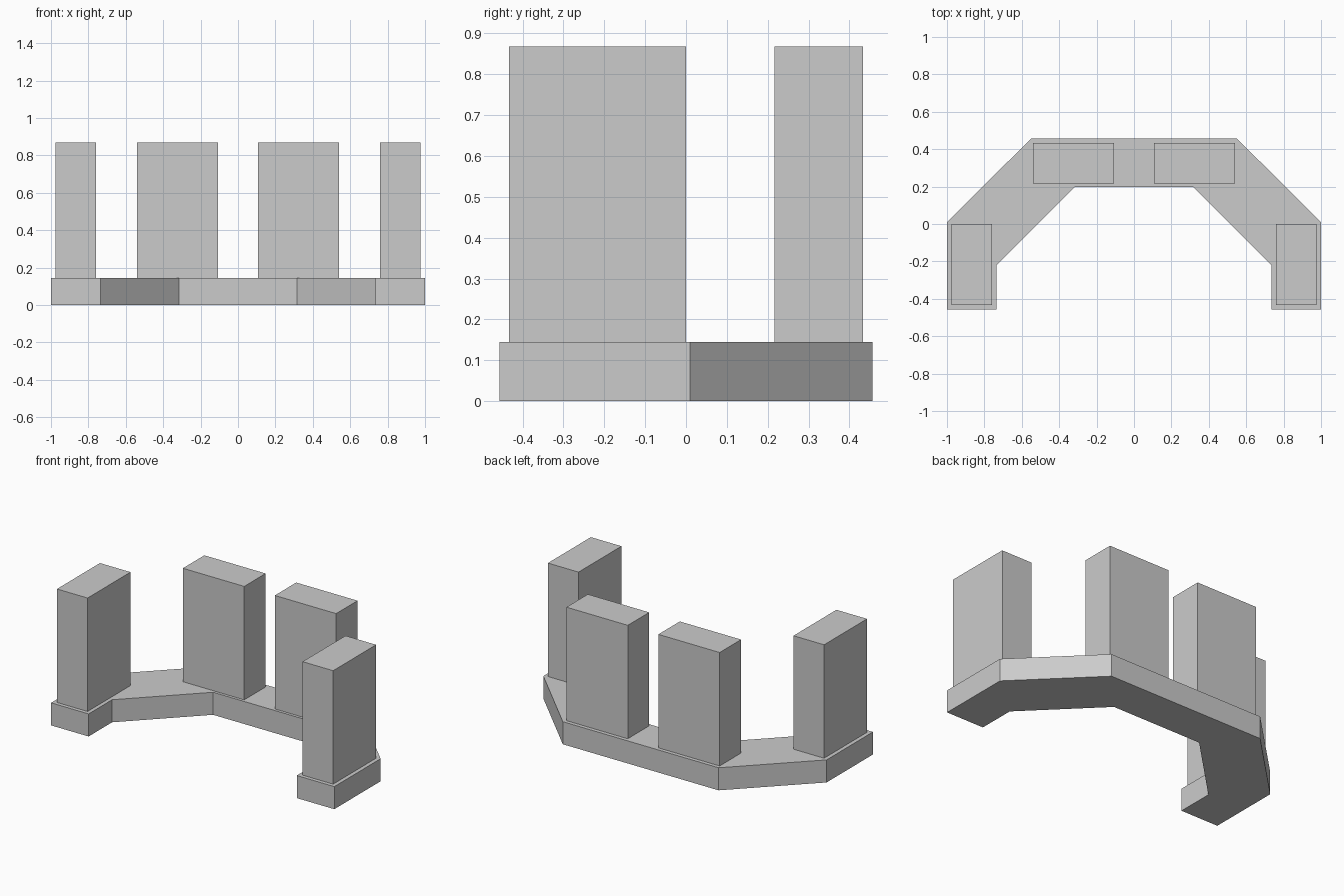
import bpy, bmesh

if "Cube" in bpy.data.objects:
    bpy.data.objects.remove(bpy.data.objects["Cube"])

BASE_H, TOP = 0.144, 0.868


def prism(name, outline, z0, z1):
    """Extrude a counter-clockwise XY outline from z0 to z1."""
    bm = bmesh.new()
    face = bm.faces.new([bm.verts.new((x, y, z0)) for x, y in outline])
    ext = bmesh.ops.extrude_face_region(bm, geom=[face], use_keep_orig=True)
    verts = [v for v in ext["geom"] if isinstance(v, bmesh.types.BMVert)]
    bmesh.ops.translate(bm, verts=verts, vec=(0, 0, z1 - z0))
    bmesh.ops.recalc_face_normals(bm, faces=bm.faces)
    mesh = bpy.data.meshes.new(name)
    bm.to_mesh(mesh)
    bm.free()
    obj = bpy.data.objects.new(name, mesh)
    bpy.context.collection.objects.link(obj)
    return obj


# Angular arch-shaped base: right half, mirrored to the left
half = [(0.315, 0.199), (0.735, -0.22), (0.735, -0.457),
        (1.0, -0.457), (1.0, 0.01), (0.55, 0.457)]
prism("base", half + [(-x, y) for x, y in reversed(half)], 0, BASE_H)

# Upright blocks: (name, x0, x1, y0, y1), one on each side
blocks = [("back_block", 0.108, 0.541, 0.217, 0.433),
          ("end_block", 0.759, 0.975, -0.433, 0.0)]
for name, x0, x1, y0, y1 in blocks:
    for side, a, b in (("right", x0, x1), ("left", -x1, -x0)):
        prism(f"{name}_{side}", [(a, y0), (b, y0), (b, y1), (a, y1)], BASE_H, TOP)
